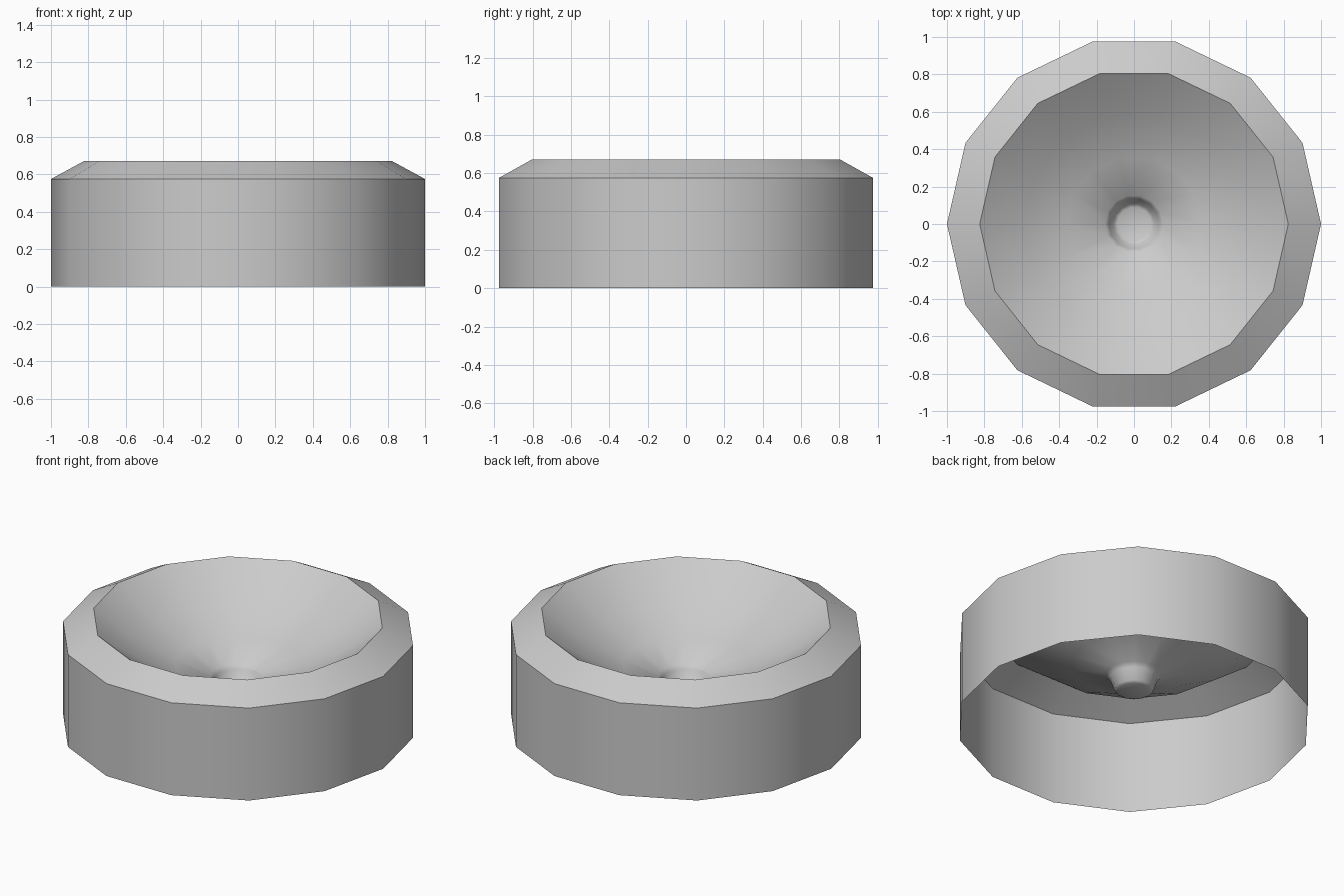
import bpy
import bmesh
import math

if "Cube" in bpy.data.objects:
    bpy.data.objects.remove(bpy.data.objects["Cube"])

SIDES = 14


def lathe(name, profile, cap_end=False, smooth_angle=40):
    """Spin a (radius, height) profile into a faceted shell."""
    bm = bmesh.new()
    rings = []
    for r, z in profile:
        rings.append([bm.verts.new((r * math.cos(2 * math.pi * i / SIDES),
                                    r * math.sin(2 * math.pi * i / SIDES), z))
                      for i in range(SIDES)])
    for a, b in zip(rings, rings[1:]):
        for i in range(SIDES):
            j = (i + 1) % SIDES
            bm.faces.new((a[i], a[j], b[j], b[i]))
    if cap_end:
        bm.faces.new(rings[-1])
    mesh = bpy.data.meshes.new(name)
    bm.to_mesh(mesh)
    bm.free()
    obj = bpy.data.objects.new(name, mesh)
    bpy.context.collection.objects.link(obj)
    bpy.ops.object.select_all(action='DESELECT')
    obj.select_set(True)
    bpy.context.view_layer.objects.active = obj
    bpy.ops.object.shade_smooth_by_angle(angle=math.radians(smooth_angle))
    return obj


# Outer wall, open underneath, with the sloping rim on top
lathe("outer_wall_and_rim", [(1.0, 0.0), (1.0, 0.575), (0.825, 0.67)])

# Dished basin falling to a small closed pit in the middle
lathe("basin", [(0.825, 0.67), (0.59, 0.50), (0.36, 0.385), (0.155, 0.315),
                (0.135, 0.29), (0.11, 0.22), (0.09, 0.21)],
      cap_end=True, smooth_angle=80)
